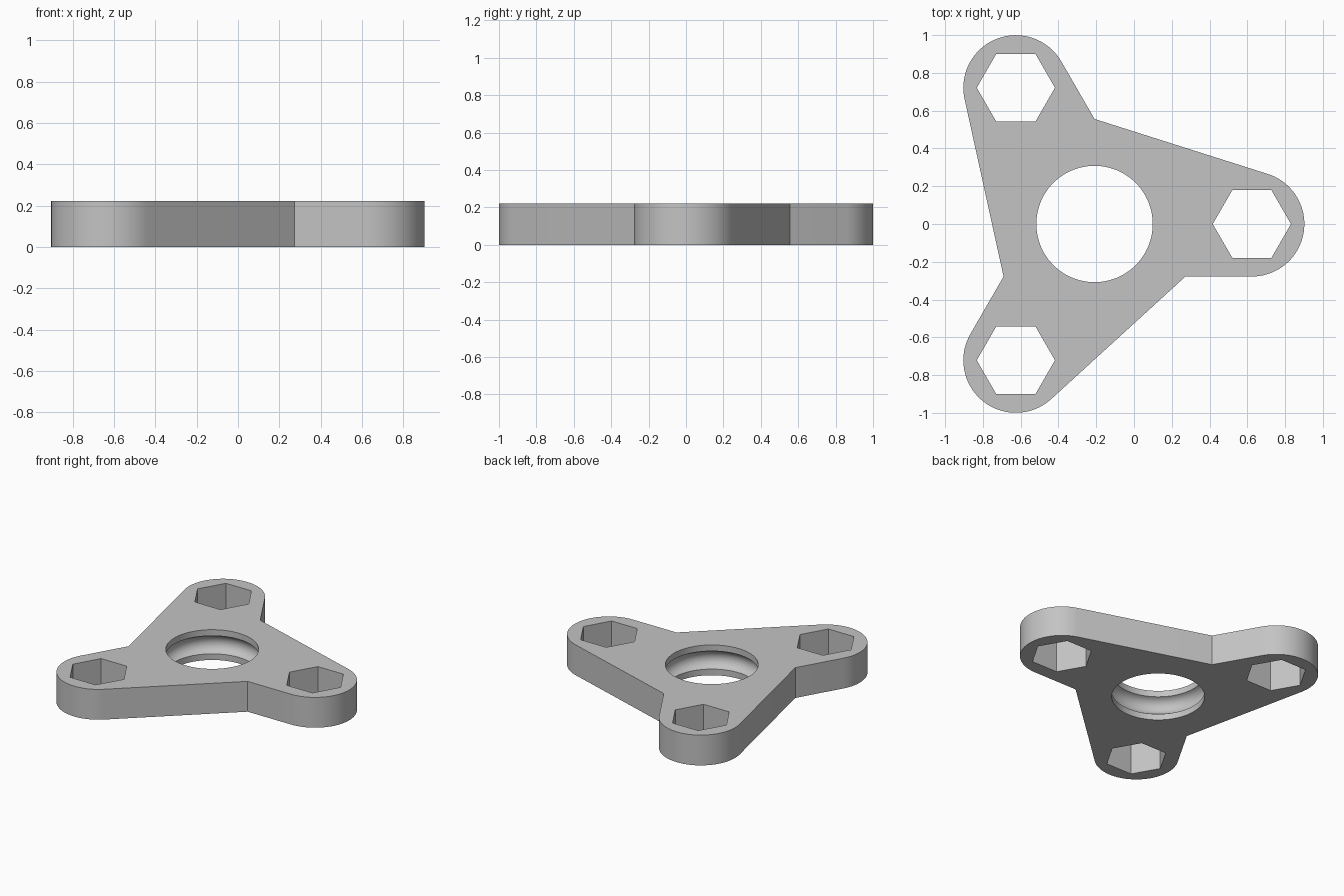
import bpy, bmesh
from math import sin, cos, pi, asin, atan2, hypot, radians

cube = bpy.data.objects.get("Cube")
if cube:
    bpy.data.objects.remove(cube, do_unlink=True)

HEIGHT = 0.222
ARM = 0.833          # hub centre to arm-end centre
END_R = 0.278        # rounded arm-end radius
HUB_X = -0.209       # hub centre offset
HEX_R = 0.207
BORE_R = 0.308
LIP = 0.045          # straight lip above and below the bearing groove
GROOVE_DEPTH = 0.05


def circle(radius, count, cx=0.0, cy=0.0):
    return [(cx + radius * cos(2 * pi * i / count),
             cy + radius * sin(2 * pi * i / count)) for i in range(count)]


def turn(points, angle):
    c, s = cos(angle), sin(angle)
    return [(x * c - y * s, x * s + y * c) for x, y in points]


# One arm: inner corner, then the rounded end up to its tangent point
corner = 2 * END_R
tangent = atan2(-corner, ARM) + asin(END_R / hypot(ARM, corner)) + pi / 2
steps = 40
arm = [(corner * cos(-pi / 6), corner * sin(-pi / 6))]
for i in range(steps + 1):
    a = -pi / 2 + (tangent + pi / 2) * i / steps
    arm.append((ARM + END_R * cos(a), END_R * sin(a)))

outline, hexes = [], []
for k in range(3):
    outline += turn(arm, k * 2 * pi / 3)
    hexes.append(turn(circle(HEX_R, 6, ARM), k * 2 * pi / 3))

# Bore section: lip, concave circular groove, lip
half = HEIGHT / 2 - LIP
arc_r = (half ** 2 + GROOVE_DEPTH ** 2) / (2 * GROOVE_DEPTH)
arc_c = BORE_R + GROOVE_DEPTH - arc_r
span = asin(half / arc_r)
section = [(BORE_R, 0)]
for i in range(17):
    a = span * (i / 8 - 1)
    section.append((arc_c + arc_r * cos(a), HEIGHT / 2 + arc_r * sin(a)))
section.append((BORE_R, HEIGHT))

bm = bmesh.new()
cap_edges = {0: [], 1: []}


def wall(rings):
    """Skin a stack of (points, z) rings and keep the end loops for the caps."""
    loops = [[bm.verts.new((x + HUB_X, y, z)) for x, y in pts] for pts, z in rings]
    n = len(loops[0])
    for low, high in zip(loops, loops[1:]):
        for i in range(n):
            j = (i + 1) % n
            bm.faces.new((low[i], low[j], high[j], high[i]))
    for side, loop in ((0, loops[0]), (1, loops[-1])):
        cap_edges[side] += [bm.edges.get((loop[i], loop[(i + 1) % n])) for i in range(n)]


# Outer wall, hexagonal pockets and grooved bore
for pts in [outline] + hexes:
    wall([(pts, 0), (pts, HEIGHT)])
wall([(circle(r, 96), z) for r, z in section])

# Bottom and top faces around the holes
for side in (0, 1):
    bmesh.ops.triangle_fill(bm, edges=cap_edges[side], use_beauty=True,
                            normal=(0, 0, 1 if side else -1))
bmesh.ops.recalc_face_normals(bm, faces=bm.faces)

mesh = bpy.data.meshes.new("spinner_body")
bm.to_mesh(mesh)
bm.free()
body = bpy.data.objects.new("spinner_body", mesh)
bpy.context.collection.objects.link(body)

# Single grey material
grey = bpy.data.materials.new("light_grey")
grey.use_nodes = True
colour = (0.55, 0.55, 0.55, 1)
grey.diffuse_color = colour
grey.node_tree.nodes["Principled BSDF"].inputs["Base Color"].default_value = colour
mesh.materials.append(grey)

bpy.ops.object.select_all(action='DESELECT')
body.select_set(True)
bpy.context.view_layer.objects.active = body
bpy.ops.object.shade_smooth_by_angle(angle=radians(30))
